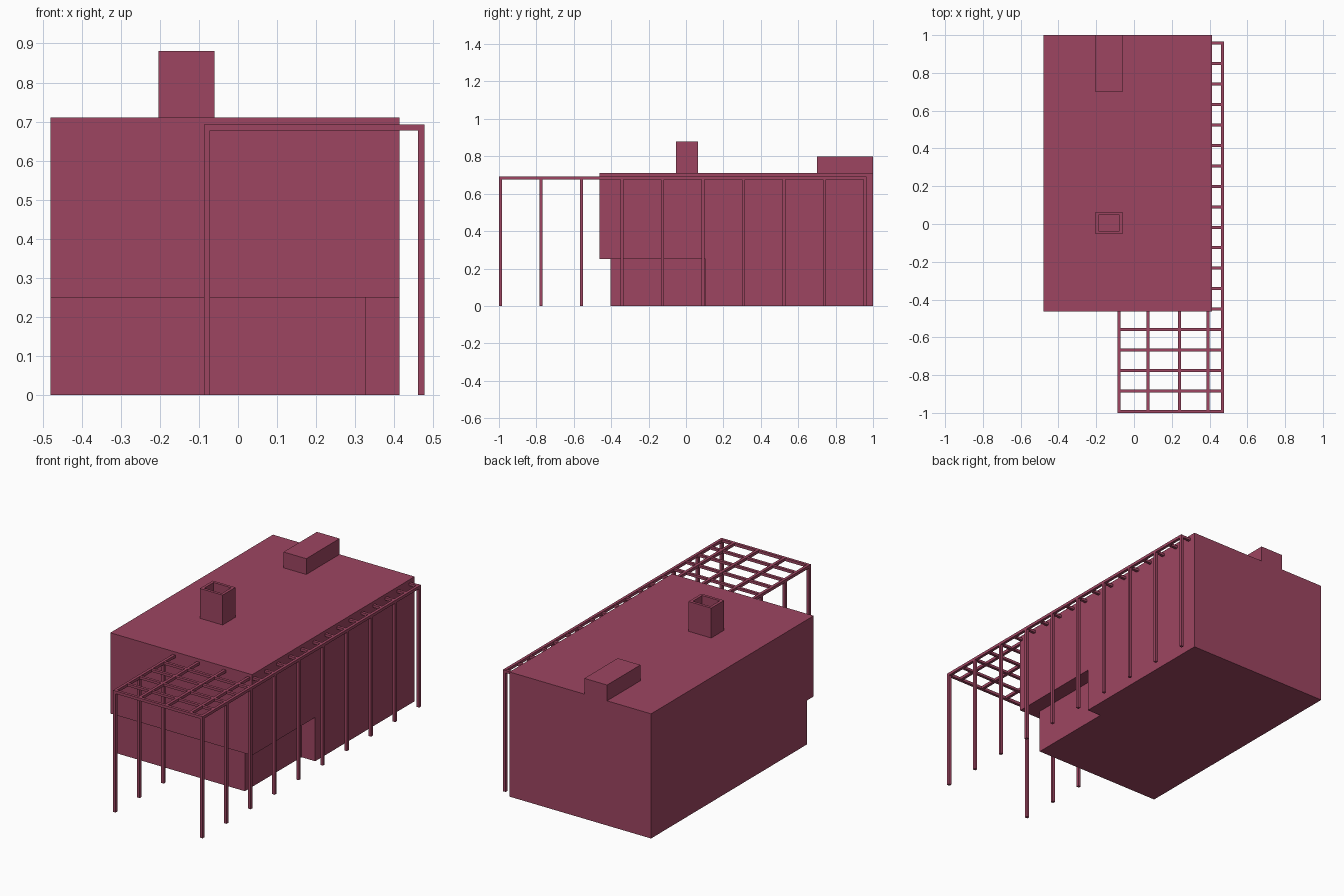
import bpy, bmesh

if "Cube" in bpy.data.objects:
    bpy.data.objects.remove(bpy.data.objects["Cube"])

mat = bpy.data.materials.new("plum")
mat.diffuse_color = (0.34, 0.06, 0.12, 1)
mat.use_nodes = True
mat.node_tree.nodes["Principled BSDF"].inputs["Base Color"].default_value = mat.diffuse_color


def make(name, verts, faces):
    me = bpy.data.meshes.new(name)
    me.from_pydata(verts, [], faces)
    bm = bmesh.new()
    bm.from_mesh(me)
    bmesh.ops.recalc_face_normals(bm, faces=bm.faces)
    bm.to_mesh(me)
    bm.free()
    me.materials.append(mat)
    ob = bpy.data.objects.new(name, me)
    bpy.context.collection.objects.link(ob)
    return ob


def box(name, x0, x1, y0, y1, z0, z1):
    v = [(x, y, z) for z in (z0, z1) for x, y in ((x0, y0), (x1, y0), (x1, y1), (x0, y1))]
    f = [(3, 2, 1, 0), (4, 5, 6, 7)] + [(i, (i + 1) % 4, (i + 1) % 4 + 4, i + 4) for i in range(4)]
    return make(name, v, f)


# House: recessed ground floor below an overhanging upper floor
L, R, F, B, S, T = -0.48, 0.413, -0.463, 1.0, 0.25, 0.71
plan = [(L, -0.403), (0.326, -0.403), (0.326, 0.105), (R, 0.105), (R, B), (L, B)]
verts = [(x, y, 0) for x, y in plan]                       # 0-5 ground
verts += [(x, y, S) for x, y in plan[:4]]                  # 6-9 soffit inner edge
verts += [(L, F, S), (R, F, S)]                            # 10-11 soffit outer edge
verts += [(L, F, T), (R, F, T), (R, B, T), (L, B, T)]      # 12-15 roof
make("house", verts, [
    (0, 1, 2, 3, 4, 5), (0, 1, 7, 6), (1, 2, 8, 7), (2, 3, 9, 8),
    (10, 11, 9, 8, 7, 6), (10, 11, 13, 12), (12, 13, 14, 15),
    (3, 4, 14, 13, 11, 9), (4, 5, 15, 14), (5, 0, 6, 10, 12, 15)])

# Roof box at the back
box("roof_box", -0.203, -0.06, 0.70, B, T, 0.80)

# Hollow chimney
outer = [(-0.203, -0.053), (-0.06, -0.053), (-0.06, 0.063), (-0.203, 0.063)]
inner = [(-0.187, -0.037), (-0.076, -0.037), (-0.076, 0.047), (-0.187, 0.047)]
rings = [(outer, T), (outer, 0.88), (inner, 0.88), (inner, T + 0.002)]
verts = [(x, y, z) for ring, z in rings for x, y in ring]
faces = [(4 * r + i, 4 * r + (i + 1) % 4, 4 * r + 4 + (i + 1) % 4, 4 * r + 4 + i)
         for r in range(3) for i in range(4)]
make("chimney", verts, faces + [(0, 1, 2, 3), (12, 13, 14, 15)])

# Pergola: posts, long beams and cross rafters
H, Z0, Z1 = 0.008, 0.677, 0.693
XL, XR, Y0, STEP = -0.079, 0.469, -0.992, 0.1083


def post(x, y):
    box("pergola_post", x - H, x + H, y - H, y + H, 0, Z0)


for i in range(10):
    post(XR, Y0 + 2 * STEP * i)
for i in range(3):
    post(XL, Y0 + 2 * STEP * i)

box("side_beam", XR - H, XR + H, Y0 - H, Y0 + 18 * STEP + H, Z0, Z1)
box("left_beam", XL - H, XL + H, Y0 - H, F, Z0, Z1)
box("front_beam", XL + H, XR - H, Y0 - H, Y0 + H, Z0, Z1)
for x in (0.073, 0.24, 0.392):
    box("long_rafter", x - H, x + H, Y0 + H, F, Z0, Z1)
for i in range(1, 19):
    y = Y0 + STEP * i
    start = XL + H if y < F else R
    box("cross_rafter", start, XR - H, y - H, y + H, Z0 + 0.001, Z1 - 0.001)
